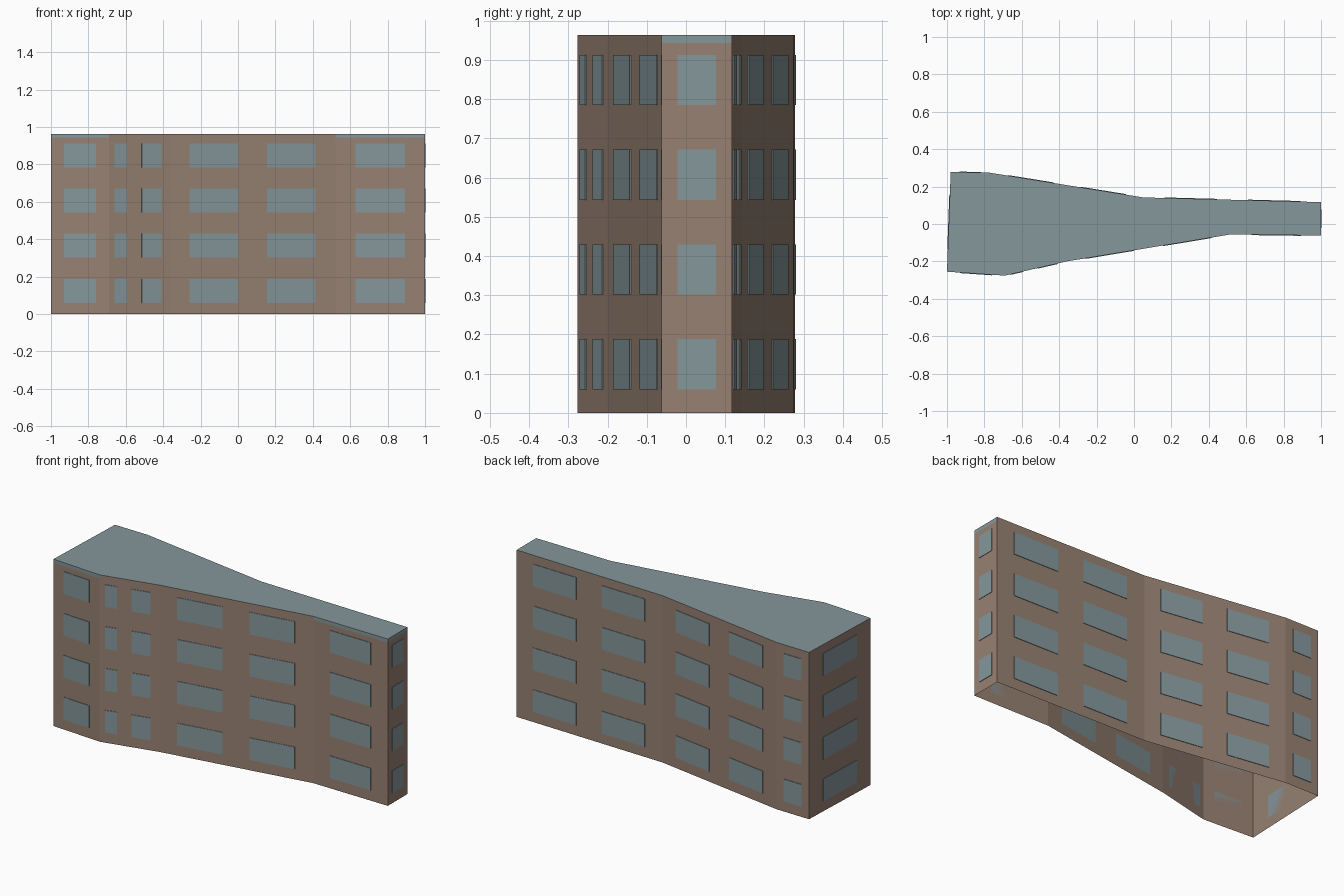
import bpy, bmesh
from mathutils import Vector

cube = bpy.data.objects.get("Cube")
if cube:
    bpy.data.objects.remove(cube, do_unlink=True)


def material(name, rgb):
    m = bpy.data.materials.new(name)
    m.use_nodes = True
    m.diffuse_color = (*rgb, 1)
    m.node_tree.nodes["Principled BSDF"].inputs["Base Color"].default_value = (*rgb, 1)
    return m


BROWN = material("brown_wall", (0.31, 0.22, 0.17))
TEAL = material("grey_teal", (0.235, 0.31, 0.33))

HEIGHT, BAND = 0.963, 0.943
ONE = [(0.225, 0.775)]
TWO = [(0.115, 0.41), (0.585, 0.88)]
# Each wall: name, start corner, window spans along it, teal band at the top
WALLS = [
    ("front_wall_a", (-1.0, -0.255), ONE, True),
    ("front_wall_b", (-0.69, -0.276), [(0.09, 0.29), (0.53, 0.85)], False),
    ("front_wall_c", (-0.36, -0.2), TWO, False),
    ("front_wall_d", (0.52, -0.055), ONE, True),
    ("left_end_wall", (1.0, -0.062), ONE, True),
    ("back_wall_a", (1.0, 0.117), TWO, False),
    ("back_wall_b", (0.05, 0.142), TWO, False),
    ("back_wall_c", (-0.77, 0.274), ONE, False),
    ("right_end_wall", (-0.98, 0.278), ONE, False),
]
FLOORS = [0.06 + 0.2415 * i for i in range(4)]
WINDOW_HEIGHT, PLATE = 0.128, 0.003


def finish(name, bm, mats):
    me = bpy.data.meshes.new(name)
    bm.to_mesh(me)
    bm.free()
    for m in mats:
        me.materials.append(m)
    ob = bpy.data.objects.new(name, me)
    bpy.context.collection.objects.link(ob)
    return ob


def quad(bm, a, b, z0, z1):
    return bm.faces.new([bm.verts.new((p.x, p.y, z))
                         for p, z in ((a, z0), (b, z0), (b, z1), (a, z1))])


corners = [Vector(w[1]) for w in WALLS]
for i, (name, _, spans, band) in enumerate(WALLS):
    a, b = corners[i], corners[(i + 1) % len(corners)]

    # Wall panel, with the roof edge band where there is one
    bm = bmesh.new()
    quad(bm, a, b, 0, BAND)
    quad(bm, a, b, BAND, HEIGHT).material_index = int(band)
    bmesh.ops.remove_doubles(bm, verts=bm.verts, dist=1e-5)
    finish(name, bm, [BROWN, TEAL])

    # Thin window plates on the outside
    d = (b - a).normalized()
    out = Vector((d.y, -d.x, 0)) * PLATE
    bm = bmesh.new()
    for s, e in spans:
        for z in FLOORS:
            f = quad(bm, a.lerp(b, s), a.lerp(b, e), z, z + WINDOW_HEIGHT)
            ext = bmesh.ops.extrude_face_region(bm, geom=[f])["geom"]
            bmesh.ops.translate(bm, vec=out,
                                verts=[v for v in ext if isinstance(v, bmesh.types.BMVert)])
    bmesh.ops.recalc_face_normals(bm, faces=bm.faces)
    finish(name.replace("wall", "windows"), bm, [TEAL])

# Flat roof; the underside of the building stays open
bm = bmesh.new()
bm.faces.new([bm.verts.new((c.x, c.y, HEIGHT)) for c in corners])
finish("roof", bm, [TEAL])
